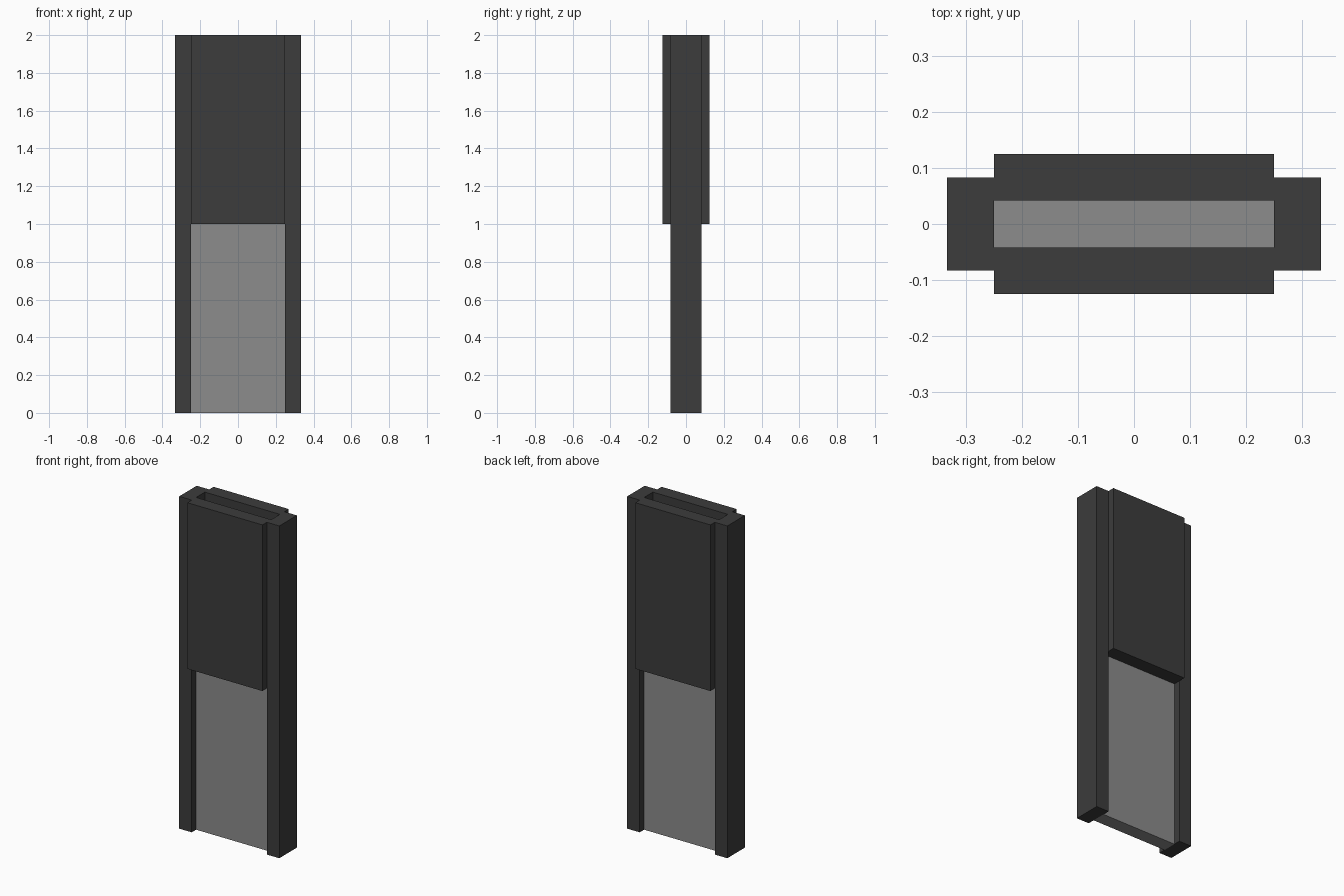
import bpy

if "Cube" in bpy.data.objects:
    bpy.data.objects.remove(bpy.data.objects["Cube"])


def material(name, rgb):
    m = bpy.data.materials.new(name)
    m.diffuse_color = (*rgb, 1.0)
    m.use_nodes = True
    m.node_tree.nodes["Principled BSDF"].inputs["Base Color"].default_value = m.diffuse_color
    return m


dark = material("dark grey", (0.045, 0.045, 0.045))
light = material("light grey", (0.262, 0.262, 0.262))


def box(name, lo, hi, mat):
    bpy.ops.mesh.primitive_cube_add(size=1)
    ob = bpy.context.object
    ob.name = name
    for v in ob.data.vertices:
        v.co = [lo[i] + (v.co[i] + 0.5) * (hi[i] - lo[i]) for i in range(3)]
    ob.data.materials.append(mat)
    return ob


U = 1 / 24  # design unit

# side posts
for side, s in (("left", -1), ("right", 1)):
    x = sorted((s * 6 * U, s * 8 * U))
    box(side + "_post", (x[0], -2 * U, 0), (x[1], 2 * U, 2), dark)

# upper housing plates, leaving an open slot between them
for side, s in (("front", -1), ("back", 1)):
    y = sorted((s * U, s * 3 * U))
    box(side + "_housing_plate", (-6 * U, y[0], 1), (6 * U, y[1], 2), dark)

# lower sliding panel
box("sliding_panel", (-6 * U, -U, 0), (6 * U, U, 1), light)
